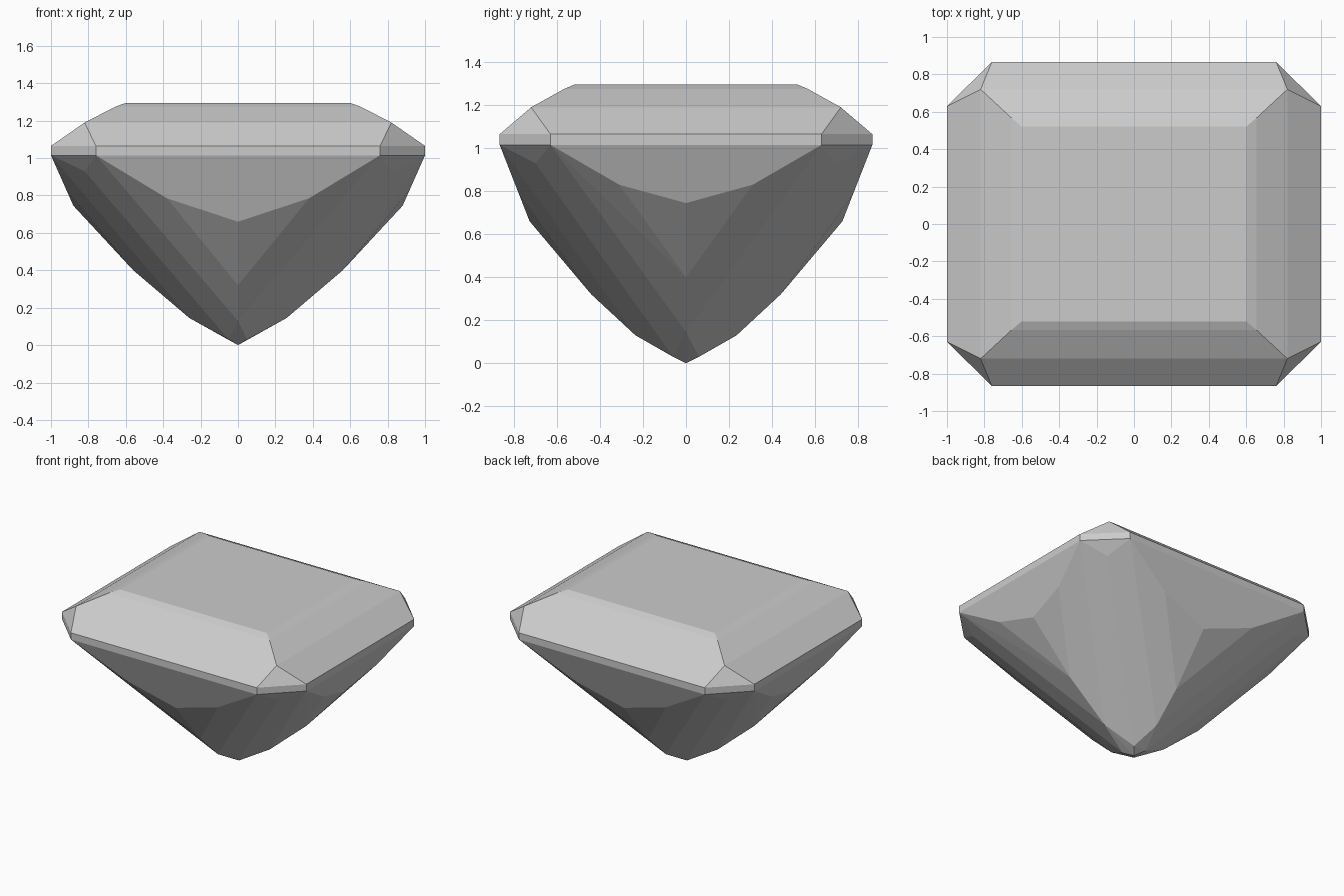
import bpy
import bmesh
import math

cube = bpy.data.objects.get("Cube")
if cube:
    bpy.data.objects.remove(cube, do_unlink=True)

# Stone colour
stone = bpy.data.materials.new("pale grey stone")
stone.use_nodes = True
colour = (0.6, 0.6, 0.6, 1.0)
stone.diffuse_color = colour
stone.node_tree.nodes["Principled BSDF"].inputs["Base Color"].default_value = colour

# Facet corners of one quarter of the stone
table = [(0.60, 0.52, 1.295)]
crown = [(0.655, 0.567, 1.275), (0.82, 0.72, 1.19)]
girdle = [(x, y, z) for z in (1.015, 1.065) for x, y in ((1.0, 0.63), (0.76, 0.866))]
upper_pavilion = [(0.82, 0.70, 0.93), (0.38, 0.776, 0.785), (0.918, 0.31, 0.83)]
side_keel = [(0.88, 0, 0.745), (0.56, 0, 0.40), (0.26, 0, 0.145)]
front_keel = [(0, 0.727, 0.66), (0, 0.44, 0.32), (0, 0.235, 0.13)]
tip = [(0.05, 0.06, 0.03), (0, 0, 0)]
quarter = table + crown + girdle + upper_pavilion + side_keel + front_keel + tip

# Mirror the quarter to all four sides, without doubled points
points = sorted({(sx * x + 0.0, sy * y + 0.0, z)
                 for x, y, z in quarter for sx in (1, -1) for sy in (1, -1)})

# Wrap the points in flat facets and merge coplanar triangles
bm = bmesh.new()
for p in points:
    bm.verts.new(p)
hull = bmesh.ops.convex_hull(bm, input=bm.verts[:])
loose = [v for v in bm.verts if not v.link_faces]
bmesh.ops.delete(bm, geom=loose, context="VERTS")
bmesh.ops.dissolve_limit(bm, angle_limit=math.radians(1.5),
                         verts=bm.verts[:], edges=bm.edges[:])
bmesh.ops.recalc_face_normals(bm, faces=bm.faces[:])

mesh = bpy.data.meshes.new("cut_gemstone")
bm.to_mesh(mesh)
bm.free()
mesh.materials.append(stone)
gem = bpy.data.objects.new("cut_gemstone", mesh)
bpy.context.collection.objects.link(gem)
